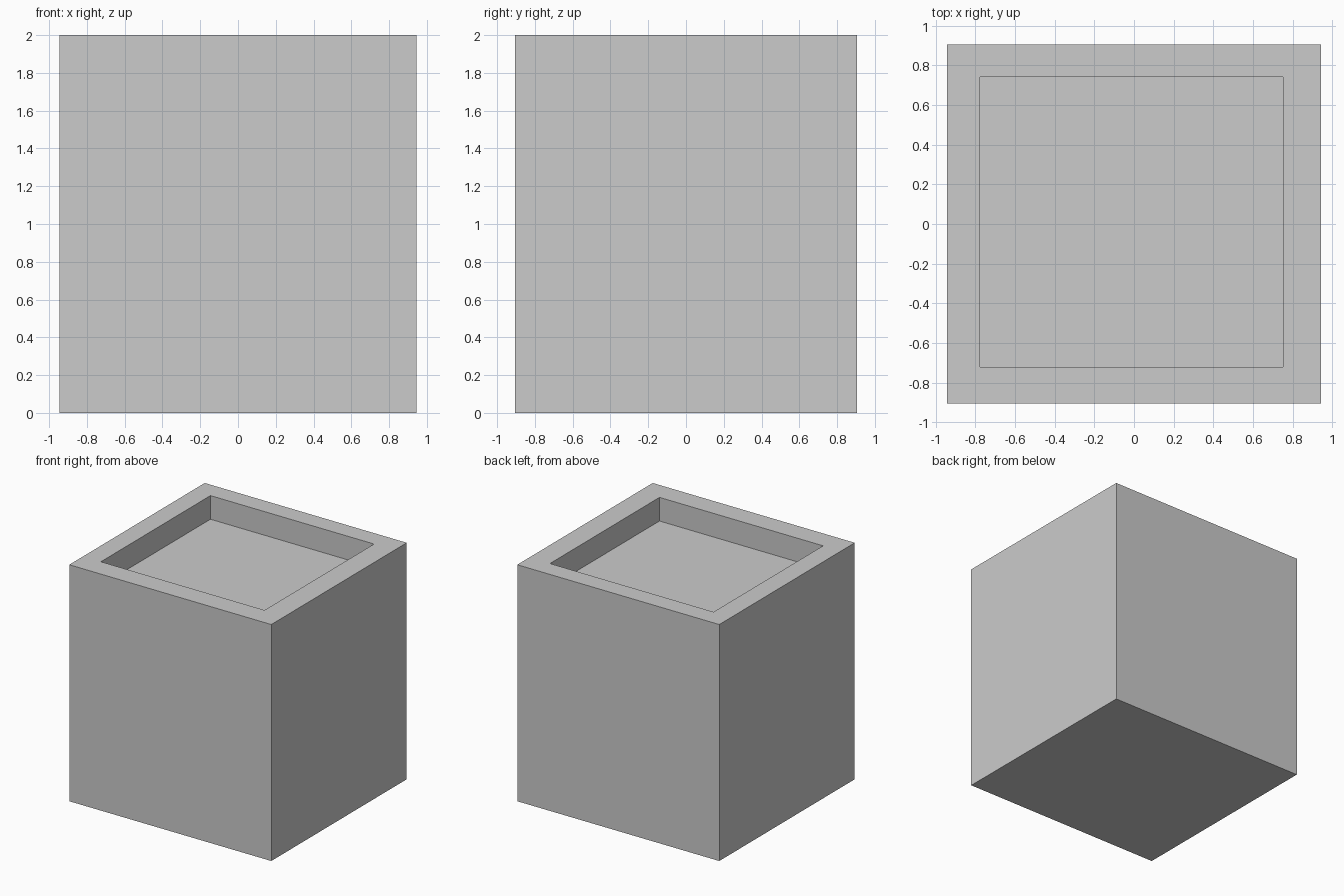
import bpy, bmesh
from mathutils import Matrix

if "Cube" in bpy.data.objects:
    bpy.data.objects.remove(bpy.data.objects["Cube"])

HALF_X, HALF_Y, HEIGHT = 0.945, 0.905, 2.0
RECESS_X, RECESS_Y, FLOOR = (-0.778, 0.753), (-0.721, 0.743), 1.80

# Outer block
bm = bmesh.new()
bmesh.ops.create_cube(bm, size=1, matrix=Matrix.Translation((0, 0, HEIGHT / 2))
                      @ Matrix.Diagonal((2 * HALF_X, 2 * HALF_Y, HEIGHT, 1)))

# Rim: inset the top face and fit it to the slightly off-centre opening
bm.normal_update()
top = max(bm.faces, key=lambda f: f.calc_center_median().z)
bmesh.ops.inset_individual(bm, faces=[top], thickness=0.17)
for v in top.verts:
    v.co.x = RECESS_X[v.co.x > 0]
    v.co.y = RECESS_Y[v.co.y > 0]

# Recess: a second ring inside the rim, dropped straight down to the floor
bmesh.ops.inset_individual(bm, faces=[top], thickness=0.0)
for v in top.verts:
    v.co.z = FLOOR

mesh = bpy.data.meshes.new("planter_box")
bm.to_mesh(mesh)
bm.free()
bpy.context.collection.objects.link(bpy.data.objects.new("planter_box", mesh))
